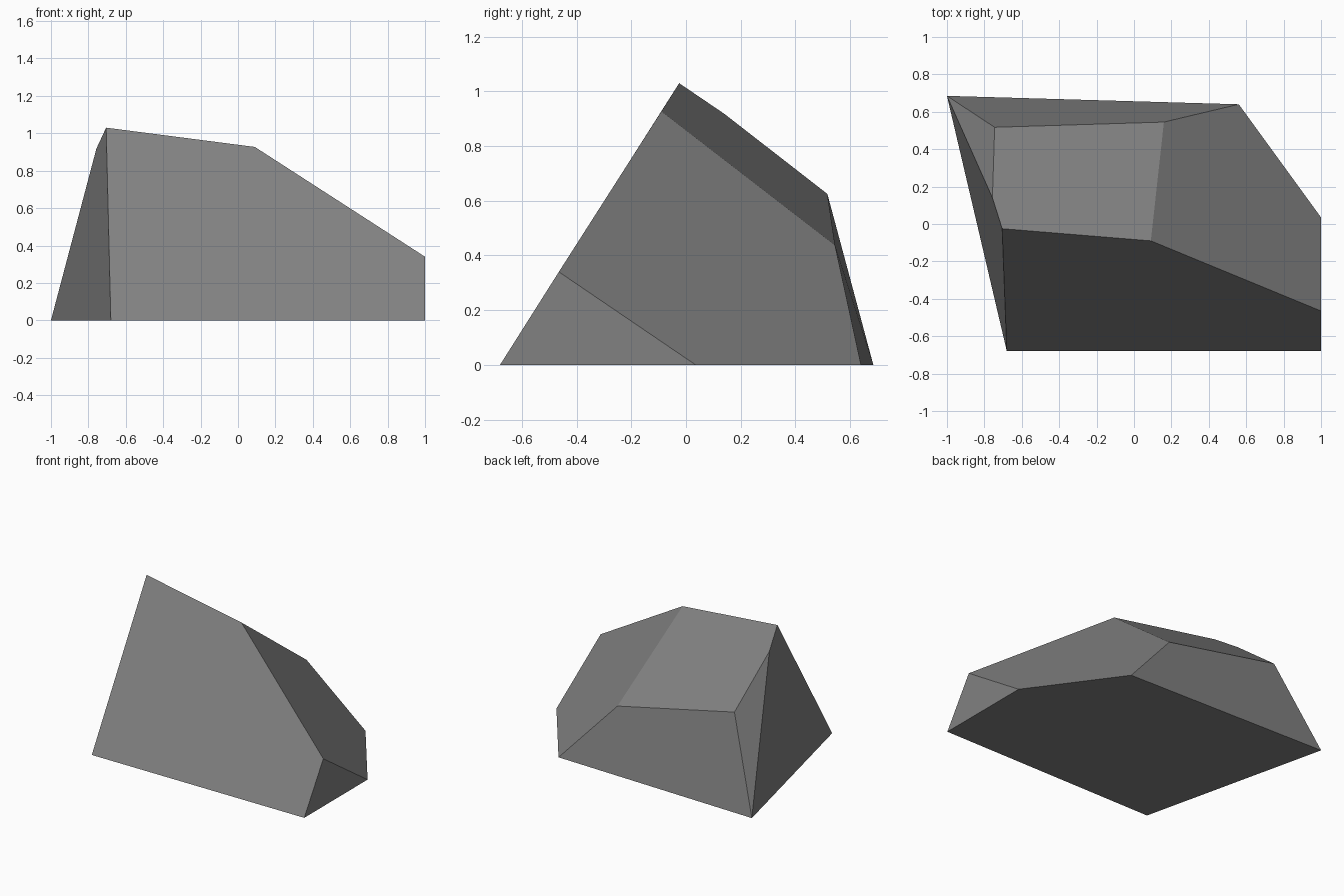
import bpy, bmesh, math

if "Cube" in bpy.data.objects:
    bpy.data.objects.remove(bpy.data.objects["Cube"])

# stone colour
grey = bpy.data.materials.new("stone grey")
grey.diffuse_color = (0.22, 0.22, 0.22, 1)
grey.use_nodes = True
grey.node_tree.nodes["Principled BSDF"].inputs["Base Color"].default_value = grey.diffuse_color

# footprint corners on the ground
base = [(-1, 0.685), (0.56, 0.64), (1, 0.035), (1, -0.68), (-0.68, -0.68)]
# upper corners: sloped top, left chamfer and right shoulder
upper = [(-0.705, -0.025, 1.03), (0.09, -0.09, 0.927), (1, -0.465, 0.34),
         (0.16, 0.545, 0.437), (-0.745, 0.517, 0.625), (-0.757, 0.14, 0.918)]

# wrap the corners in a faceted hull and merge the coplanar triangles
bm = bmesh.new()
for co in [(x, y, 0) for x, y in base] + upper:
    bm.verts.new(co)
bmesh.ops.convex_hull(bm, input=bm.verts[:])
bmesh.ops.dissolve_limit(bm, angle_limit=math.radians(3),
                         verts=bm.verts[:], edges=bm.edges[:])
bmesh.ops.recalc_face_normals(bm, faces=bm.faces[:])

mesh = bpy.data.meshes.new("rock")
bm.to_mesh(mesh)
bm.free()
mesh.materials.append(grey)
rock = bpy.data.objects.new("rock", mesh)
bpy.context.collection.objects.link(rock)
